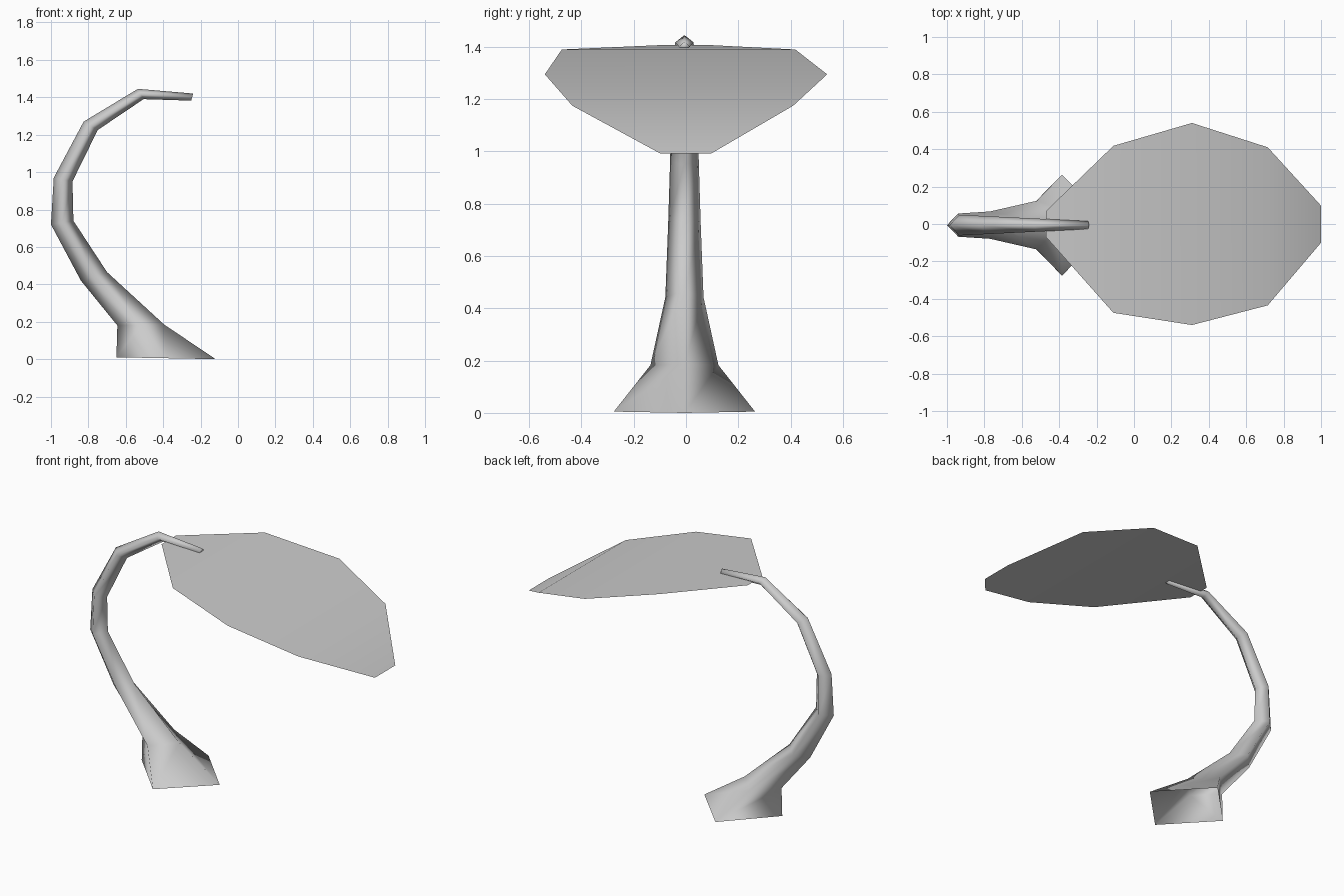
import bpy

if "Cube" in bpy.data.objects:
    bpy.data.objects.remove(bpy.data.objects["Cube"])

grey = bpy.data.materials.new("light_grey")
grey.diffuse_color = (0.6, 0.6, 0.6, 1)
grey.use_nodes = True
grey.node_tree.nodes["Principled BSDF"].inputs["Base Color"].default_value = grey.diffuse_color


def make(name, verts, faces):
    """Build a smooth-shaded mesh part."""
    mesh = bpy.data.meshes.new(name)
    mesh.from_pydata(verts, [], faces)
    mesh.materials.append(grey)
    for p in mesh.polygons:
        p.use_smooth = True
    obj = bpy.data.objects.new(name, mesh)
    bpy.context.collection.objects.link(obj)
    return obj


# Curved stem: diamond sections as outer x, z, inner x, z, half width
sections = [
    (-0.65, 0.01, -0.12, 0.00, 0.27),
    (-0.645, 0.18, -0.395, 0.185, 0.13),
    (-0.84, 0.42, -0.70, 0.465, 0.073),
    (-1.00, 0.72, -0.88, 0.74, 0.062),
    (-0.985, 0.97, -0.885, 0.95, 0.055),
    (-0.825, 1.27, -0.75, 1.225, 0.048),
    (-0.535, 1.445, -0.505, 1.39, 0.035),
    (-0.24, 1.42, -0.25, 1.382, 0.021),
]
cy = -0.006
verts, faces = [], []
for ox, oz, ix, iz, w in sections:
    mx, mz = (ox + ix) / 2, (oz + iz) / 2
    verts += [(ox, cy, oz), (mx, cy - w, mz), (ix, cy, iz), (mx, cy + w, mz)]
for r in range(len(sections) - 1):
    for k in range(4):
        a, b = r * 4 + k, r * 4 + (k + 1) % 4
        faces.append((a, b, b + 4, a + 4))
n = len(verts)
faces.append((n - 4, n - 3, n - 2, n - 1))  # closed tip, open foot
make("stem", verts, faces)

# Thin drooping leaf: x, z, front y, back y
ribs = [
    (-0.47, 1.408, -0.07, 0.07),
    (-0.11, 1.39, -0.475, 0.418),
    (0.31, 1.295, -0.54, 0.54),
    (0.715, 1.175, -0.435, 0.41),
    (1.00, 0.993, -0.10, 0.098),
]
verts, faces = [], []
for x, z, y0, y1 in ribs:
    verts += [(x, y0, z), (x, y1, z)]
for r in range(len(ribs) - 1):
    a = 2 * r
    faces.append((a, a + 2, a + 3, a + 1))
make("leaf", verts, faces)
